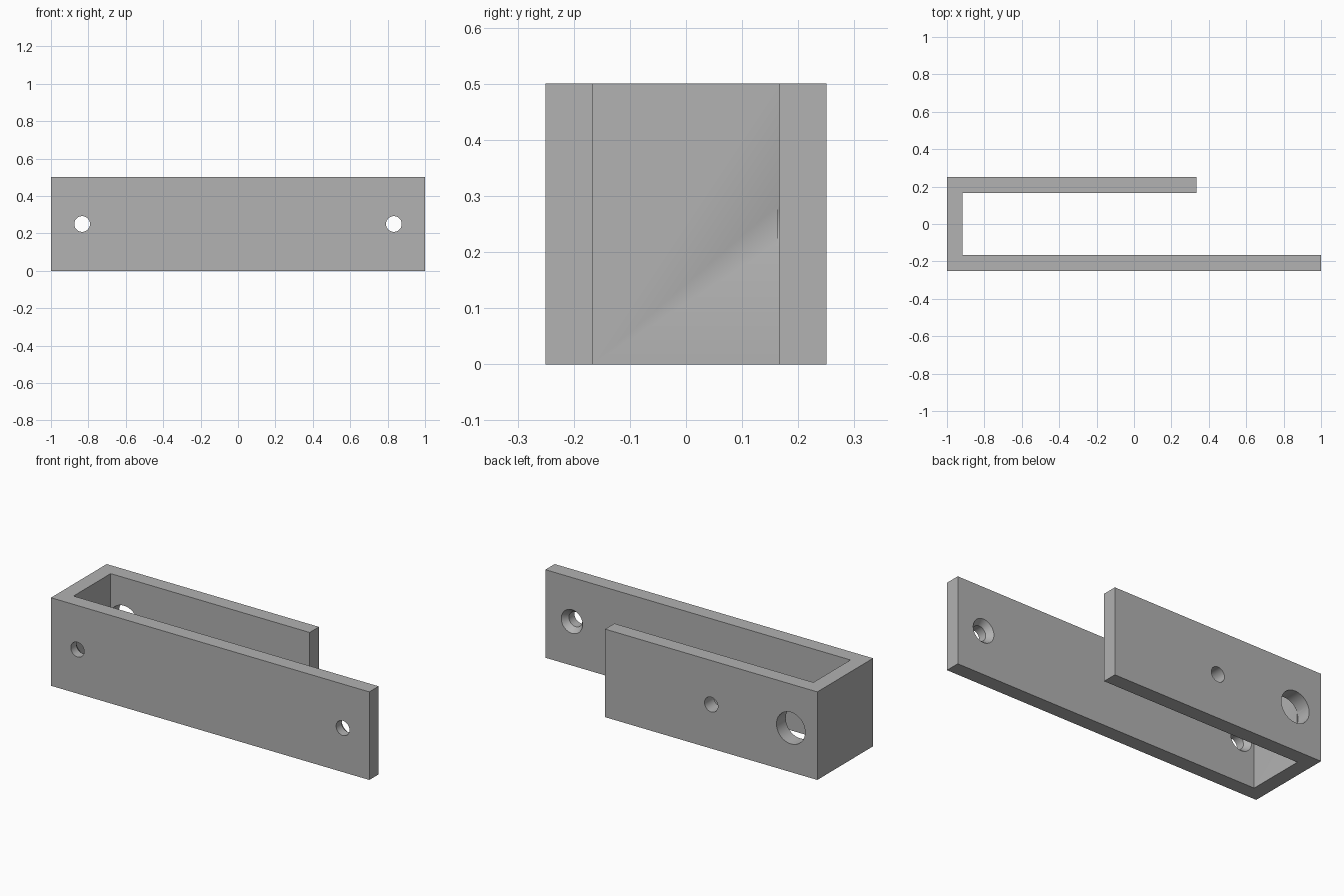
import bpy, bmesh
from math import radians, cos, sin, tau

cube = bpy.data.objects.get("Cube")
if cube:
    bpy.data.objects.remove(cube, do_unlink=True)

HEIGHT = 0.5
WALL = 1 / 12           # plate thickness
FRONT, BACK = -0.25, 0.25
HOLE_X = 5 / 6
SCREW_R, SINK_R, ACCESS_R = 0.042, 0.067, 0.09

grey = bpy.data.materials.new("plain grey")
grey.use_nodes = True
colour = (0.445, 0.445, 0.445, 1)
grey.diffuse_color = colour
grey.node_tree.nodes["Principled BSDF"].inputs["Base Color"].default_value = colour


def make_object(name, bm):
    bmesh.ops.recalc_face_normals(bm, faces=bm.faces)
    mesh = bpy.data.meshes.new(name)
    bm.to_mesh(mesh)
    bm.free()
    mesh.materials.append(grey)
    obj = bpy.data.objects.new(name, mesh)
    bpy.context.collection.objects.link(obj)
    return obj


def lathe_cutter(name, x, stations, sides=48):
    """Round solid along y through (radius, y) stations."""
    bm = bmesh.new()
    rings = [[bm.verts.new((x + r * cos(tau * i / sides), y,
                            HEIGHT / 2 + r * sin(tau * i / sides)))
              for i in range(sides)] for r, y in stations]
    for a, b in zip(rings, rings[1:]):
        for i in range(sides):
            j = (i + 1) % sides
            bm.faces.new((a[i], a[j], b[j], b[i]))
    bm.faces.new(rings[0])
    bm.faces.new(rings[-1])
    obj = make_object(name, bm)
    obj.hide_render = True
    return obj


# Hooked bracket: long front plate, end wall and shorter back plate
inner_x, short_x = -1 + WALL, 1 / 3
profile = [(-1, FRONT), (1, FRONT), (1, FRONT + WALL), (inner_x, FRONT + WALL),
           (inner_x, BACK - WALL), (short_x, BACK - WALL), (short_x, BACK), (-1, BACK)]
bm = bmesh.new()
base = bm.faces.new([bm.verts.new((x, y, 0)) for x, y in profile])
top = bmesh.ops.extrude_face_region(bm, geom=[base])["geom"]
bmesh.ops.translate(bm, vec=(0, 0, HEIGHT),
                    verts=[v for v in top if isinstance(v, bmesh.types.BMVert)])
bracket = make_object("bracket", bm)

# Countersunk screw holes in the front plate, opening wider on its inner side
inside = FRONT + WALL
slope = 0.025 / 0.033
cutters = [lathe_cutter("screw_hole_cutter", side * HOLE_X,
                        [(SCREW_R, FRONT - 0.05), (SCREW_R, inside - 0.033),
                         (SINK_R + 0.002 * slope, inside + 0.002)])
           for side in (-1, 1)]
# Plain small hole and large access hole in the back plate
cutters.append(lathe_cutter("small_hole_cutter", -1 / 3,
                            [(SCREW_R, 0.1), (SCREW_R, 0.3)]))
cutters.append(lathe_cutter("access_hole_cutter", -HOLE_X,
                            [(ACCESS_R, 0.164), (ACCESS_R, 0.3)]))

for cutter in cutters:
    mod = bracket.modifiers.new(cutter.name, "BOOLEAN")
    mod.operation = "DIFFERENCE"
    mod.solver = "EXACT"
    mod.object = cutter

# Bake the cuts and drop the cutters
graph = bpy.context.evaluated_depsgraph_get()
baked = bpy.data.meshes.new_from_object(bracket.evaluated_get(graph))
bracket.modifiers.clear()
bracket.data = baked
for cutter in cutters:
    bpy.data.objects.remove(cutter, do_unlink=True)

bpy.ops.object.select_all(action="DESELECT")
bracket.select_set(True)
bpy.context.view_layer.objects.active = bracket
bpy.ops.object.shade_smooth_by_angle(angle=radians(25))
